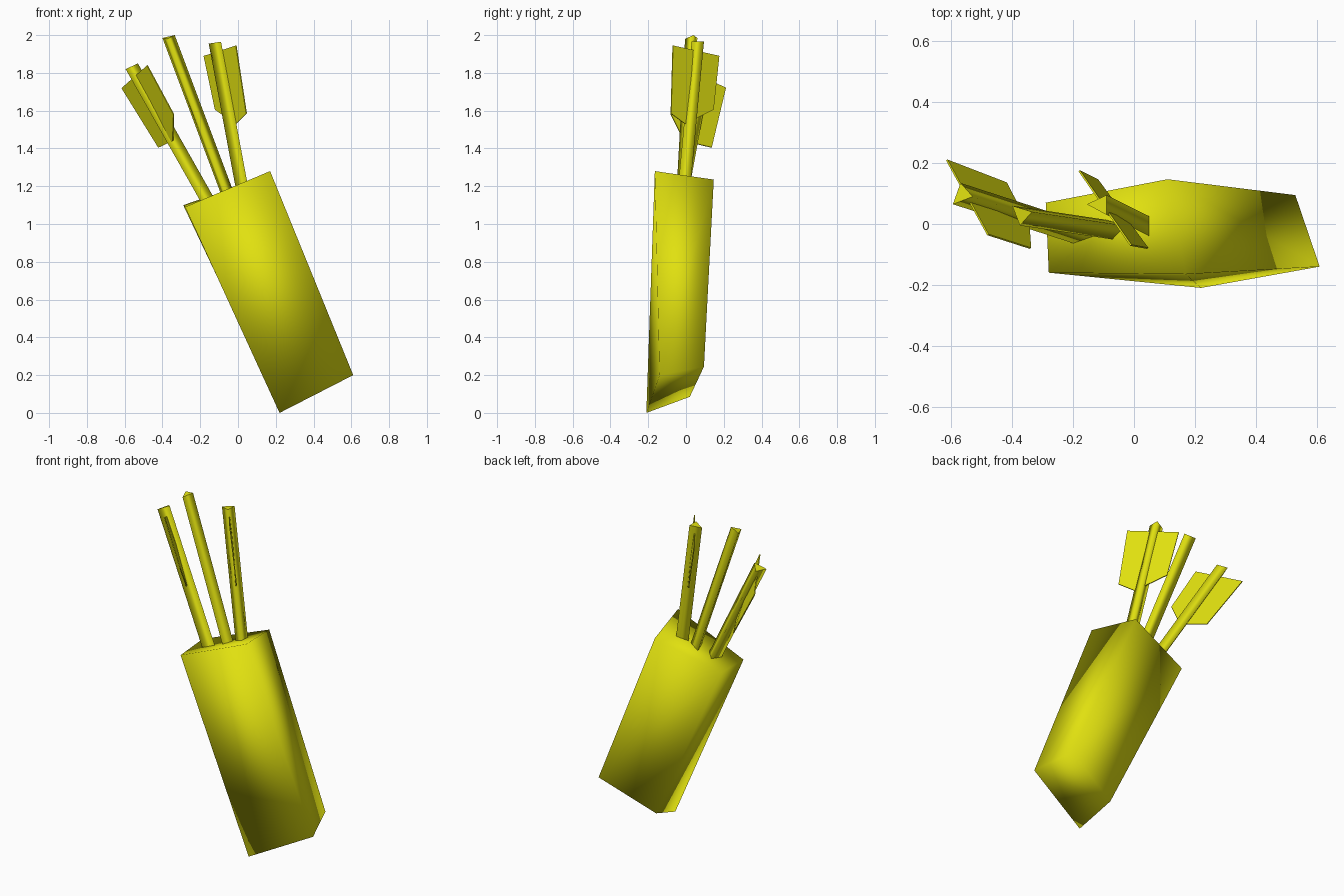
import bpy, bmesh
from mathutils import Vector

if "Cube" in bpy.data.objects:
    bpy.data.objects.remove(bpy.data.objects["Cube"])

yellow = bpy.data.materials.new("bright yellow")
yellow.diffuse_color = (0.75, 0.75, 0.005, 1)
yellow.use_nodes = True
yellow.node_tree.nodes["Principled BSDF"].inputs["Base Color"].default_value = yellow.diffuse_color


def prism(name, ring_a, ring_b, smooth=True, smooth_caps=False):
    """Closed solid between two matching rings of points."""
    bm = bmesh.new()
    a = [bm.verts.new(p) for p in ring_a]
    b = [bm.verts.new(p) for p in ring_b]
    caps = [bm.faces.new(a), bm.faces.new(b[::-1])]
    n = len(a)
    for i in range(n):
        j = (i + 1) % n
        bm.faces.new((a[j], a[i], b[i], b[j]))
    bmesh.ops.recalc_face_normals(bm, faces=bm.faces)
    for f in bm.faces:
        f.smooth = smooth and (smooth_caps or f not in caps)
    me = bpy.data.meshes.new(name)
    bm.to_mesh(me)
    bm.free()
    me.materials.append(yellow)
    ob = bpy.data.objects.new(name, me)
    bpy.context.collection.objects.link(ob)
    return ob


def shaft(name, end, travel):
    """Three-sided arrow shaft from its nock end down into the quiver."""
    end = [Vector(p) for p in end]
    prism(name, end, [p + Vector(travel) * 1.12 for p in end])


def fletching(name, outline, thick=0.006):
    """Thin five-sided feather plate."""
    pts = [Vector(p) for p in outline]
    n = (pts[4] - pts[0]).cross(pts[1] - pts[0]).normalized() * thick / 2
    prism(name, [p + n for p in pts], [p - n for p in pts], smooth=False)


# Quiver: leaning four-sided case with soft shading
rim = [(-0.28, -0.16, 1.09), (0.17, -0.165, 1.28), (0.11, 0.147, 1.235), (-0.29, 0.07, 1.10)]
base = [(0.22, -0.21, 0.0), (0.61, -0.14, 0.2), (0.53, 0.095, 0.245), (0.19, 0.02, 0.085)]
prism("quiver_case", rim, base, smooth_caps=True)

# Arrow shafts
shaft("left_arrow_shaft",
      [(-0.595, 0.065, 1.82), (-0.57, 0.135, 1.825), (-0.53, 0.09, 1.85)],
      (0.385, -0.125, -0.68))
shaft("middle_arrow_shaft",
      [(-0.40, 0.06, 1.985), (-0.335, 0.04, 2.0), (-0.375, -0.005, 1.98)],
      (0.30, -0.045, -0.80))
shaft("right_arrow_shaft",
      [(-0.155, 0.065, 1.955), (-0.09, 0.095, 1.965), (-0.09, 0.03, 1.965)],
      (0.14, -0.07, -0.75))

# Fletchings: top left, bottom left, bottom point, bottom right, top right
fletching("left_arrow_fletching",
          [(-0.615, 0.21, 1.72), (-0.42, 0.135, 1.405), (-0.345, -0.01, 1.44),
           (-0.34, -0.08, 1.58), (-0.48, -0.035, 1.84)])
fletching("right_arrow_fletching",
          [(-0.18, 0.175, 1.89), (-0.12, 0.145, 1.605), (-0.01, -0.005, 1.53),
           (0.045, -0.08, 1.585), (-0.01, -0.07, 1.945)])
